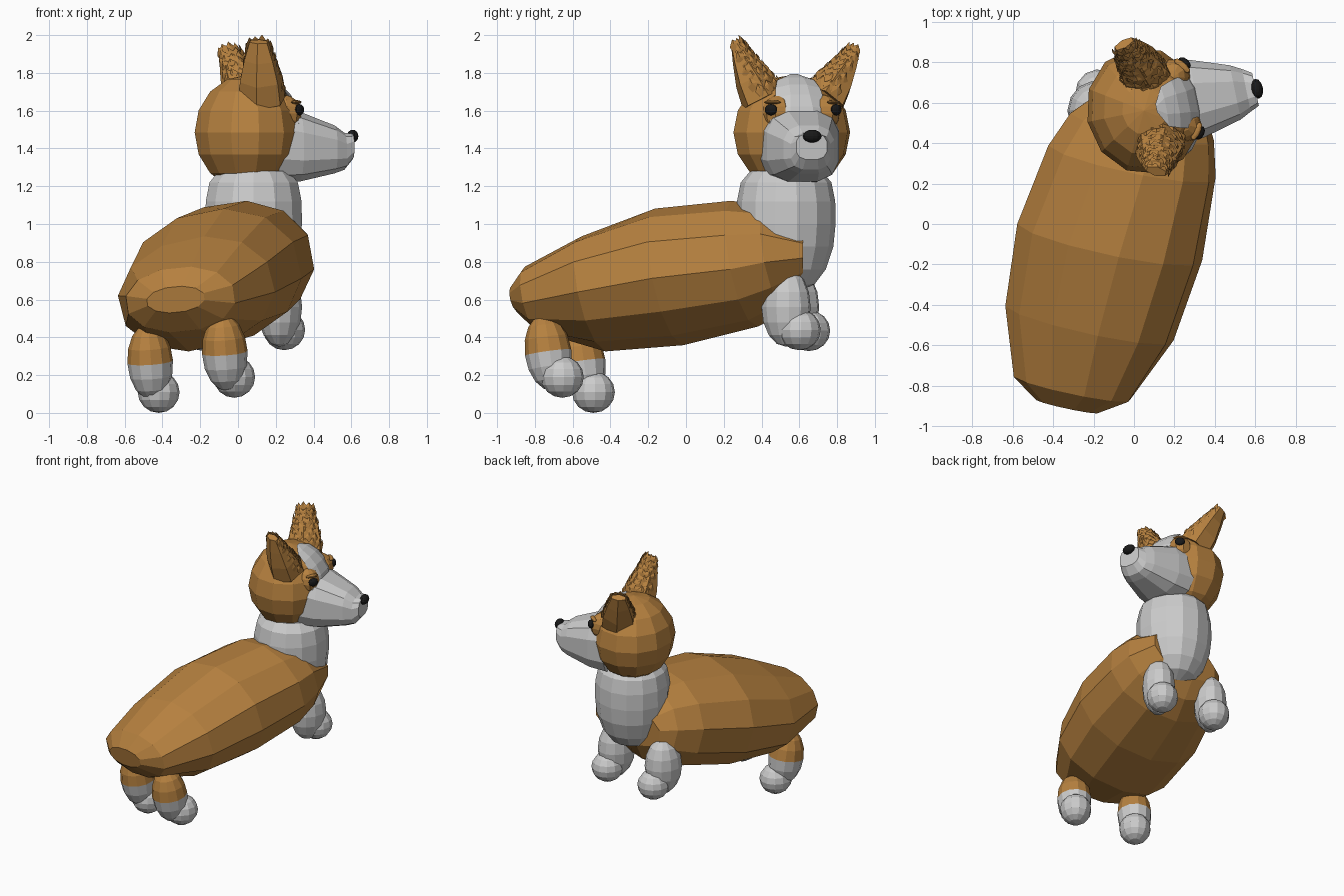
import bpy, bmesh, math, random
from mathutils import Vector, Matrix

if "Cube" in bpy.data.objects:
    bpy.data.objects.remove(bpy.data.objects["Cube"])

random.seed(4)


def material(name, color):
    m = bpy.data.materials.new(name)
    m.diffuse_color = (*color, 1)
    m.use_nodes = True
    m.node_tree.nodes["Principled BSDF"].inputs["Base Color"].default_value = m.diffuse_color
    return m


BROWN = material("tan_fur", (0.47, 0.22, 0.05))
BLACK = material("black", (0.01, 0.01, 0.01))
GREY = material("pale_fur", (0.8, 0.8, 0.8))


def finish(name, bm, mats=()):
    bmesh.ops.recalc_face_normals(bm, faces=bm.faces)
    me = bpy.data.meshes.new(name)
    bm.to_mesh(me)
    bm.free()
    for m in mats:
        me.materials.append(m)
    ob = bpy.data.objects.new(name, me)
    bpy.context.collection.objects.link(ob)
    return ob


def ring(c, a, b, n=12, p=1.0):
    """Superellipse around c spanned by the half-axis vectors a and b."""
    pts = []
    for i in range(n):
        t = 2 * math.pi * (i + 0.5) / n
        co, si = math.cos(t), math.sin(t)
        pts.append(Vector(c) + a * math.copysign(abs(co) ** p, co)
                   + b * math.copysign(abs(si) ** p, si))
    return pts


def loft(name, rings, mats=()):
    bm = bmesh.new()
    vs = [[bm.verts.new(p) for p in r] for r in rings]
    n = len(vs[0])
    for r0, r1 in zip(vs, vs[1:]):
        for i in range(n):
            j = (i + 1) % n
            bm.faces.new((r0[i], r0[j], r1[j], r1[i]))
    for r in (vs[0], vs[-1]):
        bm.faces.new(r)
    return finish(name, bm, mats)


def ball(name, c, radii, mats=(), seg=12, rows=8, turn=0.0, lean=0.0, split=None):
    """Faceted ellipsoid; faces under height split take the second material."""
    bm = bmesh.new()
    bmesh.ops.create_uvsphere(bm, u_segments=seg, v_segments=rows, radius=1)
    m = (Matrix.Translation(c) @ Matrix.Rotation(turn, 4, 'Z')
         @ Matrix.Rotation(lean, 4, 'Y') @ Matrix.Diagonal((*radii, 1)))
    bmesh.ops.transform(bm, matrix=m, verts=bm.verts)
    if split is not None:
        for f in bm.faces:
            f.material_index = int(f.calc_center_median().z < split)
    return finish(name, bm, mats)


# long body, lofted along its rising axis and rolled slightly
X, Y, Z = Vector((1, 0, 0)), Vector((0, 1, 0)), Vector((0, 0, 1))
axis = Vector((0.2, 1, 0.18)).normalized()
flat = Vector((1, -0.2, 0)).normalized()
sections = [((-0.33, -0.90, 0.60), 0.16, 0.07, 0.1), ((-0.305, -0.81, 0.60), 0.30, 0.175, 0.1),
            ((-0.22, -0.49, 0.63), 0.43, 0.30, 0.22), ((-0.12, -0.09, 0.72), 0.47, 0.36, 0.2),
            ((-0.01, 0.31, 0.79), 0.425, 0.335, 0.15), ((0.04, 0.48, 0.82), 0.365, 0.28, 0.15)]
rings = []
for c, w, h, roll in sections:
    side = (Matrix.Rotation(-roll, 3, axis) @ flat).normalized()
    rings.append(ring(c, side * w, side.cross(axis) * h, 12, 0.95))
rings.append(ring((0.06, 0.62, 0.83), X * 0.28 + Z * 0.03, Z * 0.15))
loft("body", rings, [BROWN])

# chest and neck
profile = [(0.06, 0.64), (0.15, 0.68), (0.21, 0.76), (0.25, 0.88), (0.262, 1.0),
           (0.26, 1.12), (0.24, 1.22), (0.19, 1.28)]
loft("chest_and_neck", [ring((0.083, 0.53, z), X * r, Y * r, 14) for r, z in profile])

# legs and paws
rear = {"right": ((-0.07, -0.73, 0.32), (-0.02, -0.655, 0.19), 0.34),
        "left": ((-0.465, -0.55, 0.27), (-0.42, -0.49, 0.11), 0.28)}
front = {"right": ((0.22, 0.53, 0.56), (0.245, 0.60, 0.44)),
         "left": ((-0.21, 0.575, 0.56), (-0.18, 0.65, 0.435))}
turn = math.atan2(1, 0.5)
for k, (leg, paw, cut) in rear.items():
    ball("rear_leg_" + k, leg, (0.125, 0.12, 0.205), [BROWN, GREY], turn=turn, lean=-0.15, split=cut)
    ball("rear_paw_" + k, paw, (0.115, 0.11, 0.11), turn=turn)
for k, (leg, paw) in front.items():
    ball("front_leg_" + k, leg, (0.135, 0.115, 0.21), turn=turn)
    ball("front_paw_" + k, paw, (0.115, 0.11, 0.108), turn=turn)

# head, facing +x
HEAD = Vector((0.05, 0.56, 1.485))
yaw = math.atan2(0.2, 1)
ball("head", HEAD, (0.285, 0.315, 0.305), [BROWN], seg=12, rows=8, turn=yaw)
fwd = Vector((0.98, 0.2, 0))
lat = Vector((-0.2, 0.98, 0))

# muzzle
snout = [((0.18, 0.60, 1.425), 0.22, 0.21), ((0.31, 0.62, 1.41), 0.20, 0.19),
         ((0.50, 0.65, 1.395), 0.14, 0.13), ((0.555, 0.66, 1.385), 0.11, 0.10),
         ((0.60, 0.665, 1.41), 0.085, 0.07)]
loft("muzzle", [ring(c, lat * w, Z * h, 12, 0.7) for c, w, h in snout])

# pale stripe over the forehead, running down into the muzzle
bm = bmesh.new()
rows = []
for ang, w in ((78, 0.02), (68, 0.10), (54, 0.12), (40, 0.13), (26, 0.15), (10, 0.17)):
    a = math.radians(ang)
    row = []
    for s in (-1, -0.4, 0.4, 1):
        y = s * w
        k = math.sqrt(1 - (y / 0.31) ** 2) * 1.035
        p = HEAD + fwd * (0.285 * math.cos(a) * k) + lat * y + Z * (0.305 * math.sin(a) * k)
        row.append(bm.verts.new(p))
    rows.append(row)
for r0, r1 in zip(rows, rows[1:]):
    for i in range(3):
        bm.faces.new((r0[i], r0[i + 1], r1[i + 1], r1[i]))
finish("forehead_stripe", bm)

# nose, eyes set in brown cheeks, thin brows
ball("nose", (0.607, 0.668, 1.465), (0.03, 0.05, 0.034), [BLACK], 12, 8, yaw)
for k, (x, y), t in (("right", (0.325, 0.45), -0.45), ("left", (0.25, 0.795), 0.85)):
    o = Vector((math.cos(t), math.sin(t), 0))
    c = Vector((x, y, 1.605))
    ball("eye_" + k, c, (0.022, 0.036, 0.03), [BLACK], 12, 8, t)
    ball("cheek_" + k, c - o * 0.095 - Z * 0.02, (0.1, 0.085, 0.1), [BROWN], 10, 8, t)
    ball("brow_" + k, c - o * 0.018 + Z * 0.04, (0.02, 0.05, 0.011), [BROWN], 10, 6, t)

# ears: smooth outer shell, inner side covered in overlapping tufts
ears = {"right": ((0.13, 0.41, 1.66), (0.11, 0.26, 1.965), (0.25, 0.9, 0.4)),
        "left": ((0.06, 0.73, 1.66), (-0.05, 0.89, 1.925), (0.45, -0.85, 0.3))}
for k, (base, tip, inner) in ears.items():
    base, tip = Vector(base), Vector(tip)
    ax = (tip - base).normalized()
    inn = Vector(inner)
    inn = (inn - ax * inn.dot(ax)).normalized()
    wid = ax.cross(inn)
    stages = ((0, 0.13, 0.125), (0.35, 0.12, 0.105), (0.7, 0.09, 0.065), (1.0, 0.055, 0.025))
    loft("ear_" + k, [ring(base.lerp(tip, t), wid * w, inn * d, 6) for t, w, d in stages], [BROWN])
    bm = bmesh.new()
    for r in range(8):
        t = 0.14 + r * 0.115
        w, d = 0.128 - 0.07 * t, 0.125 - 0.095 * t
        count = 7 - r // 3
        for i in range(count):
            a = math.pi * (i + 0.5 * (r % 2) + 0.25) / count
            n = (wid * math.cos(a) + inn * math.sin(a)).normalized()
            c = base.lerp(tip, t) + wid * (w * math.cos(a)) + inn * (d * math.sin(a))
            tdir = (ax + n * random.uniform(-0.05, 0.15)).normalized()
            s = tdir.cross(n).normalized()
            L = random.uniform(0.03, 0.045)
            pts = [c - tdir * 0.035 - s * 0.02, c - tdir * 0.035 + s * 0.02, c + s * 0.03,
                   c + tdir * L, c - s * 0.03]
            top = bm.verts.new(c + n * 0.01 + tdir * 0.01)
            vs = [bm.verts.new(p) for p in pts]
            for q in range(5):
                bm.faces.new((vs[q], vs[(q + 1) % 5], top))
            bm.faces.new(vs[::-1])
    finish("ear_tufts_" + k, bm, [BROWN])
